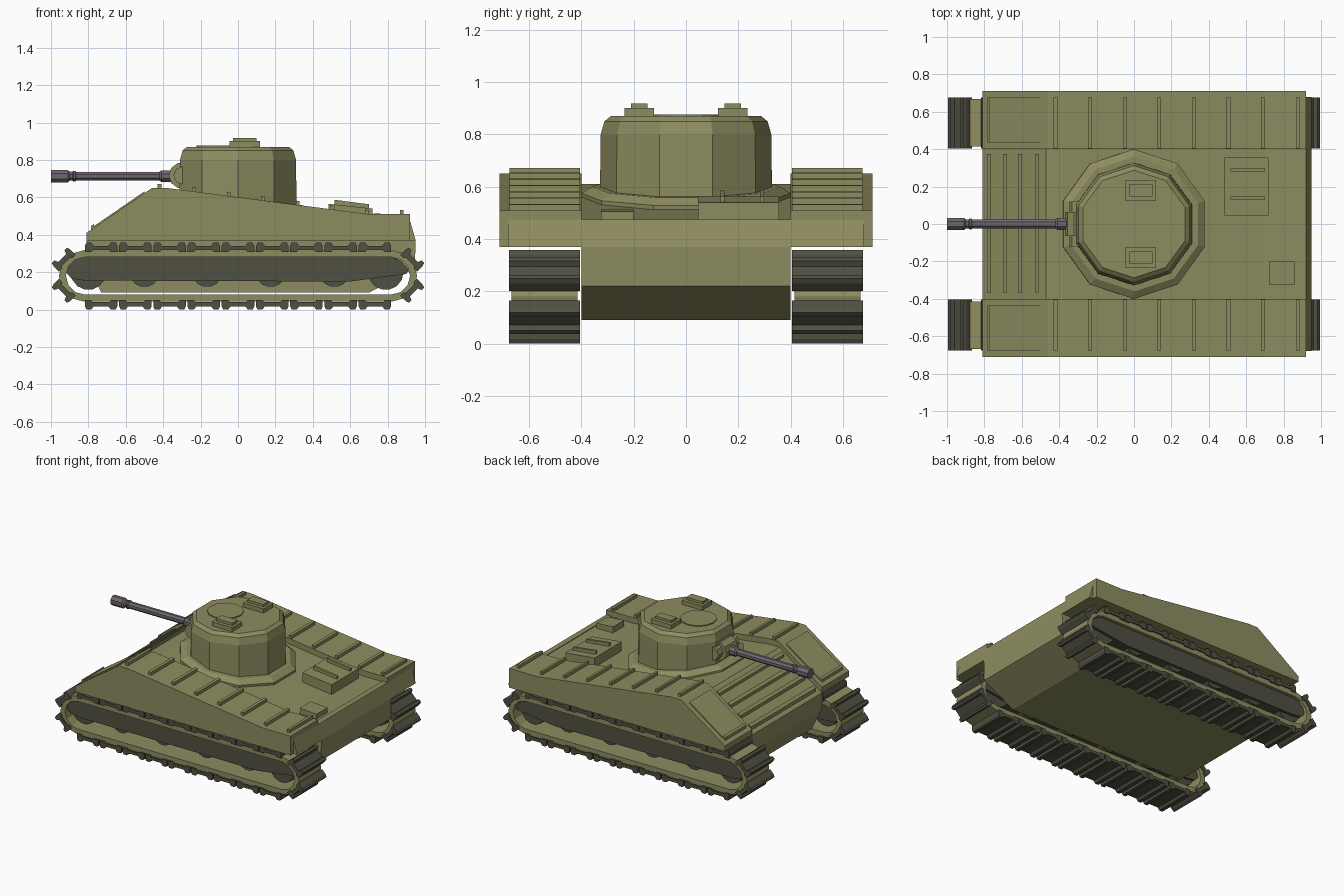
import bpy, bmesh, math
from mathutils import Matrix, Vector

if "Cube" in bpy.data.objects:
    bpy.data.objects.remove(bpy.data.objects["Cube"])


def material(name, rgb):
    m = bpy.data.materials.new(name)
    m.diffuse_color = (*rgb, 1)
    m.use_nodes = True
    m.node_tree.nodes["Principled BSDF"].inputs["Base Color"].default_value = m.diffuse_color
    return m


OLIVE = material("olive", (0.27, 0.265, 0.118))
DARK = material("track_grey", (0.08, 0.08, 0.055))
STEEL = material("gun_steel", (0.155, 0.135, 0.155))


def finish(name, bm, mat):
    bmesh.ops.recalc_face_normals(bm, faces=bm.faces)
    me = bpy.data.meshes.new(name)
    bm.to_mesh(me)
    bm.free()
    me.materials.append(mat)
    ob = bpy.data.objects.new(name, me)
    bpy.context.collection.objects.link(ob)
    return ob


def add_prism(bm, pts, y0, y1):
    """Extrude an (x, z) outline along y."""
    a = [bm.verts.new((x, y0, z)) for x, z in pts]
    b = [bm.verts.new((x, y1, z)) for x, z in pts]
    bm.faces.new(a)
    bm.faces.new(b)
    for i in range(len(pts)):
        j = (i + 1) % len(pts)
        bm.faces.new((a[i], a[j], b[j], b[i]))


def prism(name, pts, y0, y1, mat=OLIVE):
    bm = bmesh.new()
    add_prism(bm, pts, y0, y1)
    return finish(name, bm, mat)


def box(name, x0, x1, y0, y1, z0, z1, mat=OLIVE):
    return prism(name, [(x0, z0), (x1, z0), (x1, z1), (x0, z1)], y0, y1, mat)


def lathe(name, prof, sides, mat, turn=0.0, place=Matrix()):
    """Stack rings (radius, height) around local z."""
    bm = bmesh.new()
    rings = []
    for r, h in prof:
        rings.append([bm.verts.new(place @ Vector((r * math.cos(turn + math.tau * i / sides),
                      r * math.sin(turn + math.tau * i / sides), h))) for i in range(sides)])
    for a, b in zip(rings, rings[1:]):
        for i in range(sides):
            j = (i + 1) % sides
            bm.faces.new((a[i], a[j], b[j], b[i]))
    bm.faces.new(rings[0])
    bm.faces.new(rings[-1])
    return finish(name, bm, mat)


def span(s, a, b):
    return tuple(sorted((s * a, s * b)))


def deck_z(x):
    """Height of the side sponson top."""
    pts = [(-0.81, 0.41), (-0.46, 0.65), (-0.38, 0.65), (0.7, 0.51), (0.92, 0.51)]
    for (xa, za), (xb, zb) in zip(pts, pts[1:]):
        if x <= xb:
            return za + (zb - za) * (x - xa) / (xb - xa)
    return 0.51


def strip(x0, x1, low, high, drop=0.0):
    """Outline of a raised strip that follows the deck slope."""
    return [(x0, deck_z(x0) - drop + low), (x1, deck_z(x1) - drop + low),
            (x1, deck_z(x1) - drop + high), (x0, deck_z(x0) - drop + high)]


# Hull: centre body, rear apron
prism("hull", [(-0.81, 0.37), (-0.47, 0.61), (-0.38, 0.61), (0.7, 0.47), (0.92, 0.47),
               (0.95, 0.37), (0.945, 0.22), (0.7, 0.09), (-0.73, 0.09), (-0.81, 0.25)], -0.4, 0.4)
prism("rear_apron", [(0.88, 0.475), (0.92, 0.475), (0.95, 0.37), (0.88, 0.37)], -0.68, 0.68)

# Glacis bars
for i, x in enumerate((-0.775, -0.69, -0.61, -0.52)):
    prism(f"glacis_bar_{i}", strip(x - 0.01, x + 0.01, -0.01, 0.025, 0.04), -0.365, 0.375)


def belt_loop(r, n=6):
    """Rounded outline of the track belt."""
    pts = []
    for cx, a0 in ((0.82, -90), (-0.82, 90)):
        for i in range(n + 1):
            a = math.radians(a0 + 180 * i / n)
            pts.append((cx + r * math.cos(a), 0.18 + r * math.sin(a)))
    return pts


for s, side in ((-1, "right"), (1, "left")):
    # Sponson with ribs and front panel
    prism(f"sponson_{side}", [(-0.81, 0.37), (-0.81, 0.41), (-0.46, 0.65), (-0.38, 0.65),
          (0.7, 0.51), (0.92, 0.51), (0.92, 0.37)], *span(s, 0.4, 0.712))
    for i in range(8):
        x = -0.42 + 0.185 * i
        prism(f"rib_{side}_{i}", strip(x - 0.01, x + 0.01, -0.005, 0.022), *span(s, 0.405, 0.675))
    prism(f"front_panel_{side}", strip(-0.78, -0.5, -0.005, 0.009), *span(s, 0.435, 0.675))
    prism(f"panel_hinge_{side}", strip(-0.785, -0.77, -0.005, 0.02), *span(s, 0.435, 0.675))

    # Track belt, a hollow loop
    bm = bmesh.new()
    outer, inner = belt_loop(0.138), belt_loop(0.1)
    n = len(outer)
    rows = [[bm.verts.new((x, s * y, z)) for x, z in pts]
            for pts, y in ((outer, 0.415), (outer, 0.668), (inner, 0.668), (inner, 0.415))]
    for k in range(4):
        a, b = rows[k], rows[(k + 1) % 4]
        for i in range(n):
            j = (i + 1) % n
            bm.faces.new((a[i], a[j], b[j], b[i]))
    finish(f"track_belt_{side}", bm, OLIVE)

    # Track pads with raised ends: top run, bottom run and the angled corners
    bm = bmesh.new()
    spots = [((i - 4) * 0.183, z, a) for i in range(9) for z, a in ((0.308, 0), (0.05, 180))]
    spots += [(sx * 0.912, z, a * sx) for sx in (-1, 1) for z, a in ((0.247, 45), (0.12, 135))]
    for cx, cz, ang in spots:
        a = math.radians(ang)
        w, h = (0.064, 0.06) if ang % 180 else (0.087, 0.05)
        half = [(w * 0.5, h * 0.2), (w * 0.6, 0), (w, 0), (w, h * 0.65), (w * 0.9, h),
                (w * 0.6, h), (w * 0.45, h * 0.65)]
        shape = half + [(-u, v) for u, v in reversed(half)]
        add_prism(bm, [(cx + u * math.cos(a) + v * math.sin(a),
                        cz - u * math.sin(a) + v * math.cos(a)) for u, v in shape],
                  *span(s, 0.405, 0.677))
    finish(f"track_pads_{side}", bm, DARK)

    # Suspension plate and road wheels
    prism(f"suspension_plate_{side}", [(-0.92, 0.2), (-0.89, 0.165), (-0.82, 0.155), (0.6, 0.15),
          (0.9, 0.19), (0.91, 0.215), (0.87, 0.26), (0.79, 0.295), (-0.82, 0.295), (-0.89, 0.265),
          (-0.92, 0.235)], *span(s, 0.44, 0.645), DARK)
    for i, x in enumerate((-0.8, -0.5, -0.165, 0.175, 0.515, 0.79)):
        r = 0.095 if i in (0, 5) else 0.08
        lathe(f"road_wheel_{side}_{i}", [(r, -0.085), (r, 0.085)], 14, DARK, 0,
              Matrix.Translation((x, s * 0.54, 0.2)) @ Matrix.Rotation(math.pi / 2, 4, 'X'))

    # Turret hatches
    box(f"hatch_base_{side}", -0.045, 0.118, *span(s, 0.122, 0.235), 0.86, 0.9)
    box(f"hatch_lid_{side}", -0.028, 0.1, *span(s, 0.147, 0.21), 0.89, 0.918)

# Turret ring, tilted with the deck, and ten-sided turret
lathe("turret_ring", [(0.4, -0.08), (0.4, 0.0), (0.36, 0.025)], 10, OLIVE, math.radians(18),
      Matrix.Translation((0, 0, 0.575)) @ Matrix.Rotation(math.radians(7), 4, 'Y'))
lathe("turret", [(0.33, 0.5), (0.326, 0.8), (0.312, 0.85), (0.287, 0.87)],
      10, OLIVE, math.radians(18))
lathe("round_hatch", [(0.122, 0.865), (0.122, 0.877)], 12, OLIVE, 0,
      Matrix.Translation((-0.1, 0, 0)))

# Gun mantlet
turn_y = Matrix.Rotation(math.pi / 2, 4, 'X')
lathe("mantlet", [(0.07, -0.065), (0.07, 0.065)], 10, OLIVE, 0,
      Matrix.Translation((-0.3, 0, 0.717)) @ turn_y)
lathe("mantlet_trunnion", [(0.05, -0.12), (0.05, 0.12)], 8, OLIVE, 0,
      Matrix.Translation((-0.295, 0, 0.717)) @ turn_y)

# Barrel with collar and muzzle
lathe("barrel", [(0.036, 0.0), (0.036, 0.09), (0.026, 0.1), (0.026, 0.115), (0.031, 0.12),
                 (0.031, 0.13), (0.025, 0.135), (0.025, 0.58), (0.034, 0.59), (0.034, 0.7)],
      8, STEEL, math.radians(22.5),
      Matrix.Translation((-1, 0, 0.713)) @ Matrix.Rotation(math.pi / 2, 4, 'Y'))

# Engine cover with slats, and rear stowage box
prism("engine_cover", [(0.485, 0.46), (0.72, 0.44), (0.72, 0.54), (0.485, 0.565)], 0.045, 0.355)
for i, y in enumerate((0.14, 0.29)):
    prism(f"cover_slat_{i}", [(0.515, 0.55), (0.7, 0.53), (0.7, 0.563), (0.515, 0.587)],
          y - 0.008, y + 0.008)
prism("stowage_box", [(0.725, 0.46), (0.858, 0.46), (0.858, 0.505), (0.725, 0.515)], -0.325, -0.2)
